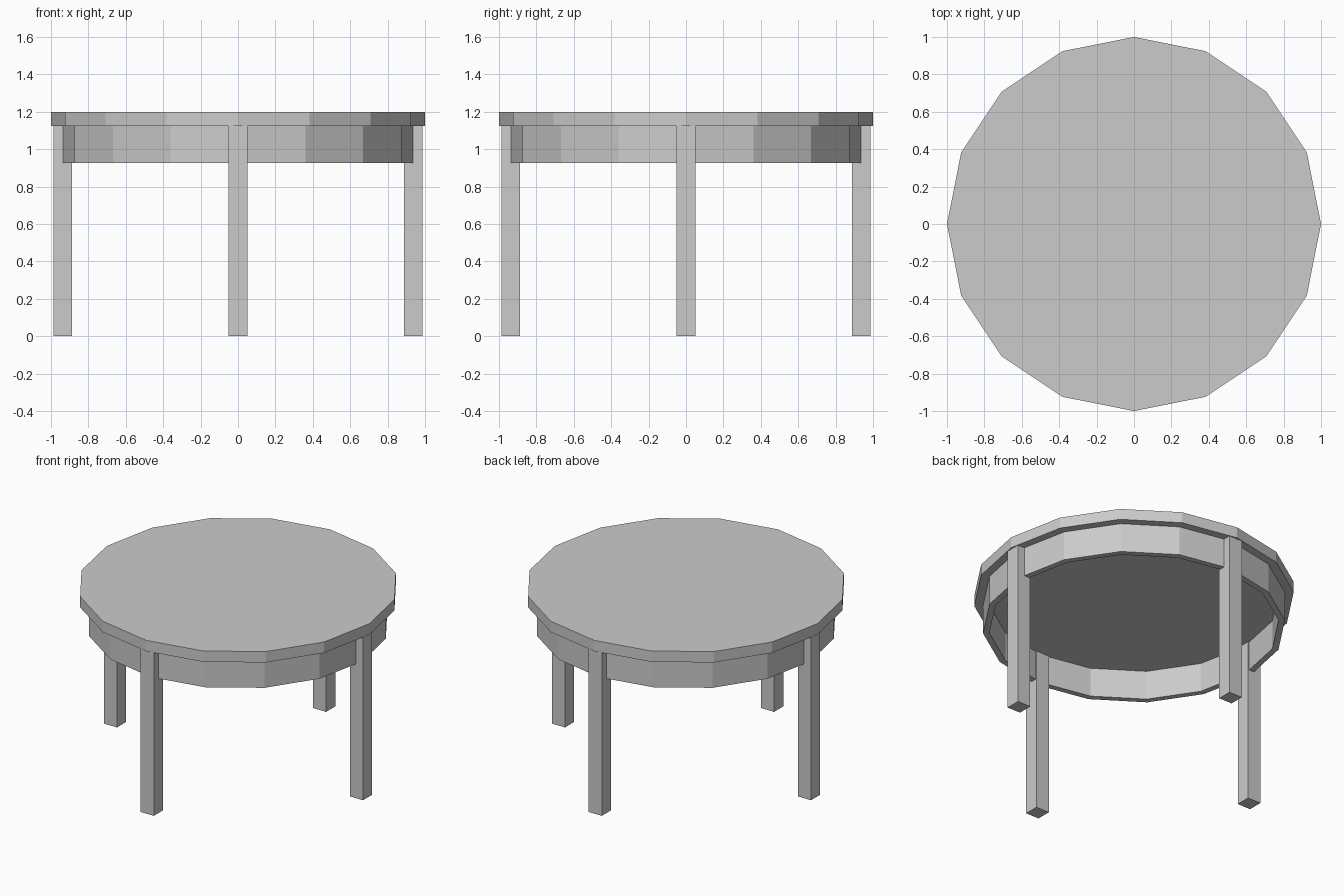
import bpy
import bmesh
from math import cos, sin, tau

SIDES = 16
cube = bpy.data.objects.get("Cube")
if cube:
    bpy.data.objects.remove(cube, do_unlink=True)

grey = bpy.data.materials.new("plain grey")
grey.use_nodes = True
grey.diffuse_color = (0.6, 0.6, 0.6, 1)
grey.node_tree.nodes["Principled BSDF"].inputs["Base Color"].default_value = grey.diffuse_color


def add_object(name, bm):
    bmesh.ops.recalc_face_normals(bm, faces=bm.faces)
    mesh = bpy.data.meshes.new(name)
    bm.to_mesh(mesh)
    bm.free()
    mesh.materials.append(grey)
    obj = bpy.data.objects.new(name, mesh)
    bpy.context.collection.objects.link(obj)
    return obj


def ring(bm, radius, z):
    return [bm.verts.new((radius * cos(tau * i / SIDES), radius * sin(tau * i / SIDES), z))
            for i in range(SIDES)]


def bridge(bm, a, b):
    for i in range(SIDES):
        j = (i + 1) % SIDES
        bm.faces.new((a[i], a[j], b[j], b[i]))


# Table top: faceted disc
bm = bmesh.new()
low, high = ring(bm, 1.0, 1.125), ring(bm, 1.0, 1.2)
bridge(bm, low, high)
bm.faces.new(low)
bm.faces.new(high)
add_object("table_top", bm)

# Apron: hollow band under the top
bm = bmesh.new()
loops = [ring(bm, r, z) for r, z in ((0.945, 1.125), (0.945, 0.925), (0.905, 0.925), (0.905, 1.125))]
for k in range(4):
    bridge(bm, loops[k], loops[(k + 1) % 4])
add_object("apron", bm)

# Legs: four square posts, one at each compass point
LEG, HEIGHT, REACH = 0.1, 1.125, 0.937
for name, dx, dy in (("left_leg", 1, 0), ("right_leg", -1, 0), ("front_leg", 0, -1), ("back_leg", 0, 1)):
    bm = bmesh.new()
    bmesh.ops.create_cube(bm, size=1)
    bmesh.ops.scale(bm, vec=(LEG, LEG, HEIGHT), verts=bm.verts)
    bmesh.ops.translate(bm, vec=(dx * REACH, dy * REACH, HEIGHT / 2), verts=bm.verts)
    add_object(name, bm)
